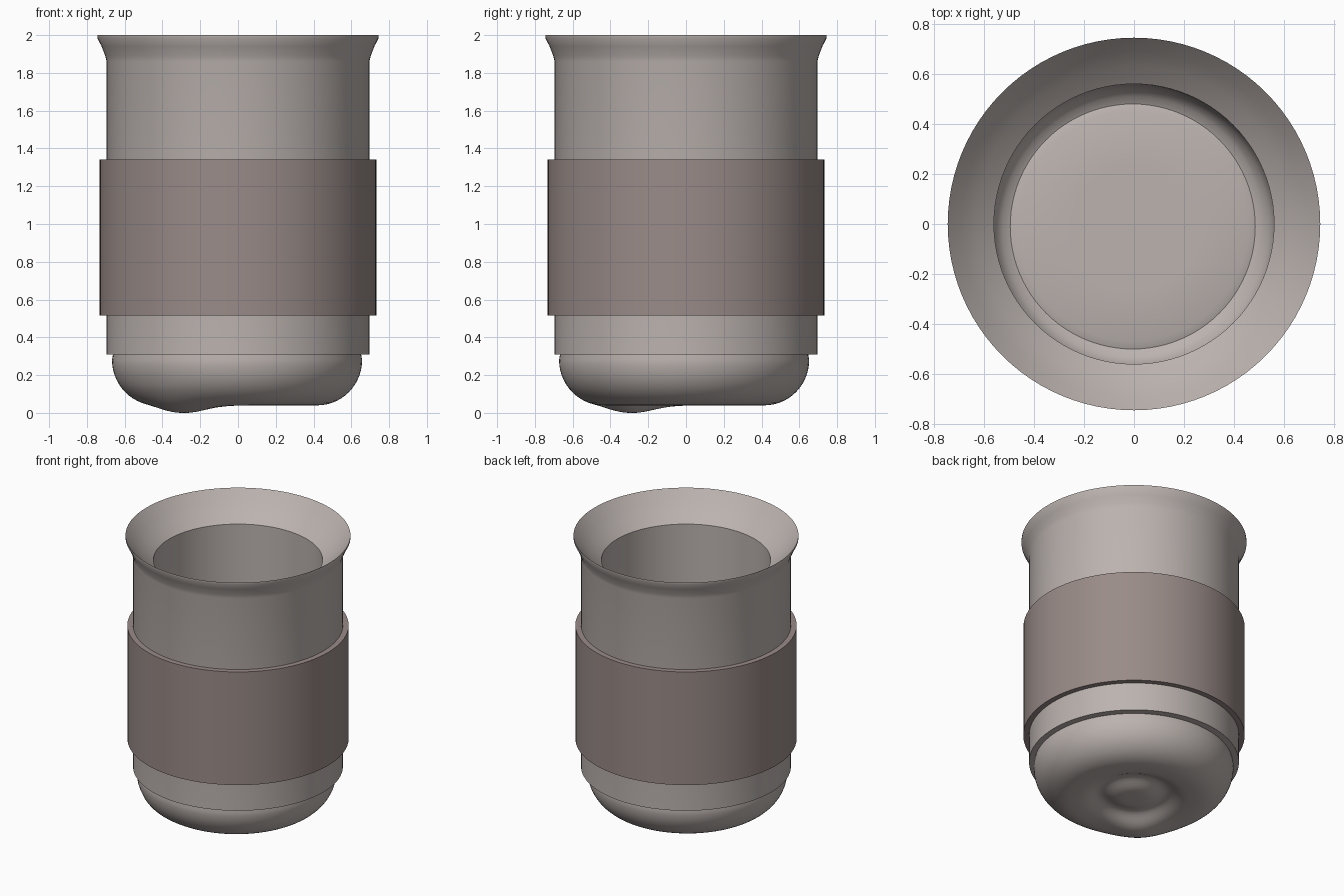
import bpy, bmesh, math

if "Cube" in bpy.data.objects:
    bpy.data.objects.remove(bpy.data.objects["Cube"])

SEGS = 96


def material(name, rgb):
    m = bpy.data.materials.new(name)
    m.diffuse_color = (*rgb, 1)
    m.use_nodes = True
    m.node_tree.nodes["Principled BSDF"].inputs["Base Color"].default_value = m.diffuse_color
    return m


light = material("warm light grey", (0.50, 0.45, 0.43))
dark = material("brown grey", (0.32, 0.26, 0.245))


def lathe(name, profile, mat, closed=True, centre=(0, 0)):
    """Revolve (radius, z) points around the vertical axis."""
    bm = bmesh.new()
    rings = []
    for r, z in profile:
        if r < 1e-6:
            rings.append([bm.verts.new((centre[0], centre[1], z))])
        else:
            rings.append([bm.verts.new((centre[0] + r * math.cos(2 * math.pi * i / SEGS),
                                        centre[1] + r * math.sin(2 * math.pi * i / SEGS), z))
                          for i in range(SEGS)])
    pairs = list(zip(rings, rings[1:])) + ([(rings[-1], rings[0])] if closed else [])
    for a, b in pairs:
        for i in range(SEGS):
            j = (i + 1) % SEGS
            if len(a) == 1:
                bm.faces.new((a[0], b[j], b[i]))
            elif len(b) == 1:
                bm.faces.new((a[i], a[j], b[0]))
            else:
                bm.faces.new((a[i], a[j], b[j], b[i]))
    bmesh.ops.recalc_face_normals(bm, faces=bm.faces)
    me = bpy.data.meshes.new(name)
    bm.to_mesh(me)
    bm.free()
    me.materials.append(mat)
    ob = bpy.data.objects.new(name, me)
    bpy.context.collection.objects.link(ob)
    bpy.ops.object.select_all(action='DESELECT')
    ob.select_set(True)
    bpy.context.view_layer.objects.active = ob
    bpy.ops.object.shade_smooth_by_angle(angle=math.radians(35))
    return ob


# Cup wall with flared lip and funnel-shaped mouth
lathe("cup_body", [(0.695, 0.31), (0.695, 1.86), (0.703, 1.89), (0.722, 1.94), (0.745, 1.985),
                   (0.745, 2.0), (0.69, 1.935), (0.63, 1.875), (0.56, 1.82), (0.56, 0.31)], light)

# Sleeve around the middle
lathe("sleeve", [(0.69, 0.515), (0.733, 0.515), (0.733, 1.342), (0.69, 1.342)], dark)

# Rounded base with inner floor
floor = [(0, 0.18), (0.25, 0.18), (0.46, 0.18), (0.49, 0.17), (0.52, 0.185), (0.55, 0.22),
         (0.565, 0.28), (0.57, 0.35), (0.65, 0.35)]
corner = [(0.425 + 0.237 * math.cos(a), 0.28 - 0.24 * math.sin(a))
          for a in [math.radians(90 * k / 14) for k in range(15)]]
# Underside: shallow ring recess around a central boss
under = []
for k in range(1, 21):
    r = 0.425 * (1 - k / 20)
    under.append((r, 0.04 + 0.045 * math.exp(-((r - 0.22) / 0.08) ** 2)))
base = lathe("rounded_base", floor + corner + under, light, closed=False, centre=(-0.005, -0.01))

# Low bulge on the front left of the underside
for v in base.data.vertices:
    if v.co.z < 0.16:
        d2 = (v.co.x + 0.28) ** 2 + (v.co.y + 0.28) ** 2
        v.co.z = max(0.0, v.co.z - 0.041 * math.exp(-d2 / 0.03))
